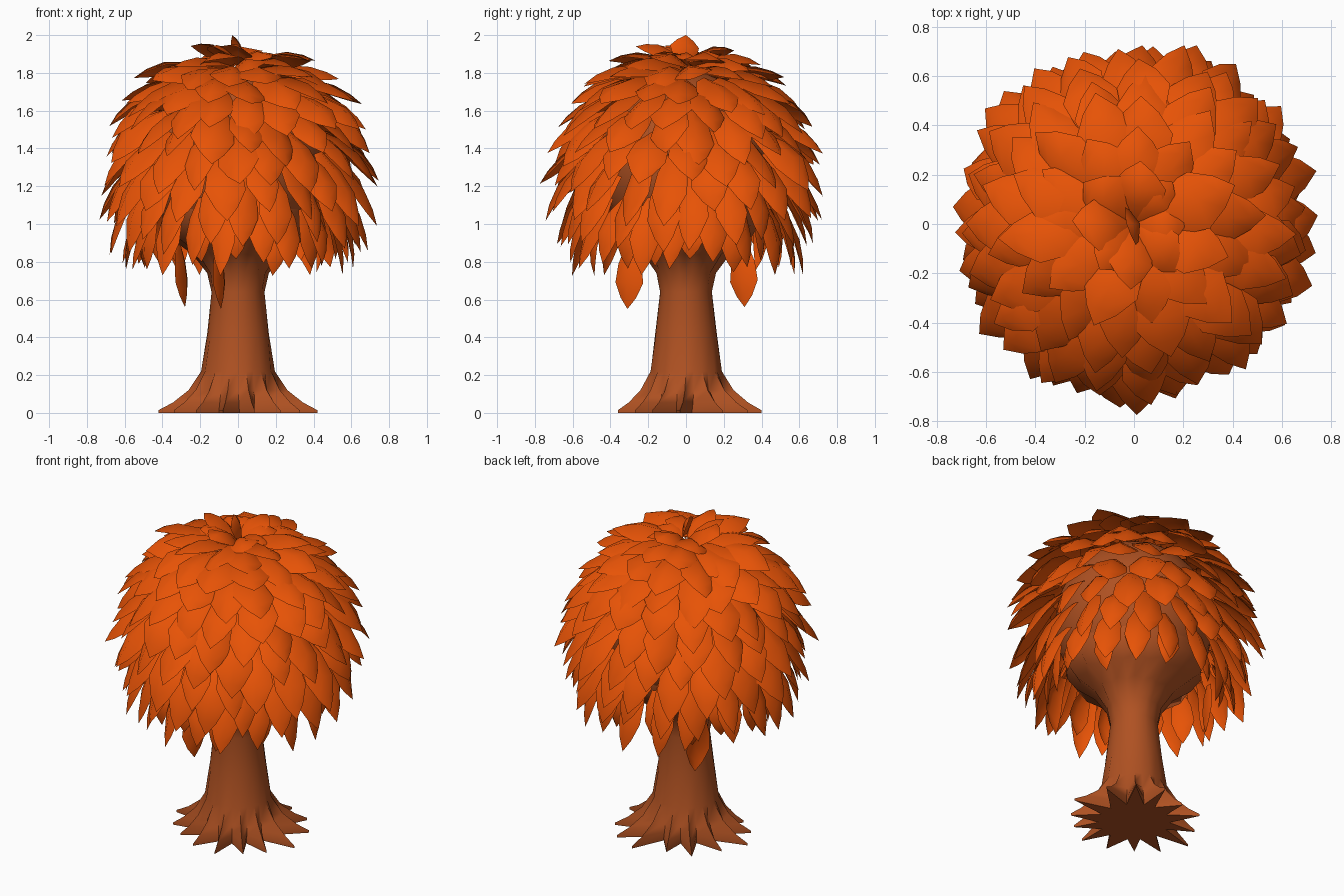
import bpy, bmesh, math, random
from mathutils import Vector, Matrix

if "Cube" in bpy.data.objects:
    bpy.data.objects.remove(bpy.data.objects["Cube"])

random.seed(23)


def material(name, color):
    m = bpy.data.materials.new(name)
    m.diffuse_color = (*color, 1)
    m.use_nodes = True
    m.node_tree.nodes["Principled BSDF"].inputs["Base Color"].default_value = m.diffuse_color
    return m


BARK = material("bark brown", (0.43, 0.083, 0.016))
LEAF = material("autumn orange", (0.82, 0.088, 0.002))


def finish(bm, name, mat, angle):
    me = bpy.data.meshes.new(name)
    bm.to_mesh(me)
    bm.free()
    ob = bpy.data.objects.new(name, me)
    bpy.context.collection.objects.link(ob)
    me.materials.append(mat)
    bpy.ops.object.select_all(action='DESELECT')
    ob.select_set(True)
    bpy.context.view_layer.objects.active = ob
    bpy.ops.object.shade_smooth_by_angle(angle=math.radians(angle))
    return ob


# Trunk: star-shaped root flare rising into branch ridges (height, radius, ridge depth)
ROOTS = 14
N = ROOTS * 2
profile = [(0, .275, .14), (.014, .275, .14), (.055, .25, .09), (.12, .22, .04),
           (.22, .187, .008), (.42, .163, 0), (.64, .138, .002), (.74, .155, .008),
           (.84, .215, .025), (.92, .32, .03), (1.0, .39, .01), (1.08, .40, 0)]
reach = [1.05 if i % 7 == 0 else random.uniform(.4, 1.05) for i in range(ROOTS)]
swing = [random.uniform(-.07, .07) for _ in range(N)]
bm = bmesh.new()
rings = []
for z, r, ridge in profile:
    ring = []
    for i in range(N):
        a = 2 * math.pi * i / N + swing[i] * ridge * 8
        rr = r + ridge * reach[i // 2] if i % 2 == 0 else r - ridge * .5
        ring.append(bm.verts.new((rr * math.cos(a), rr * math.sin(a), z)))
    rings.append(ring)
for lo, hi in zip(rings, rings[1:]):
    for i in range(N):
        j = (i + 1) % N
        bm.faces.new((lo[i], lo[j], hi[j], hi[i]))
bm.faces.new(rings[0][::-1])
finish(bm, "trunk", BARK, 60)

# Crown core: rounded bark mass that carries the leaves
bm = bmesh.new()
bmesh.ops.create_icosphere(bm, subdivisions=3, radius=1,
                           matrix=Matrix.Translation((0, 0, 1.32)) @ Matrix.Diagonal((.46, .46, .49, 1)))
finish(bm, "crown_core", BARK, 60)


# Leaf: kite outline with a raised midrib, arched between base and tip
def add_leaf(bm, base, tip, width, twist=0.0, arch=.05, out=None):
    base, tip = Vector(base), Vector(tip)
    d = (tip - base).normalized()
    if out is None:
        out = (base + tip) / 2 - Vector((0, 0, 1.15))
    n = Vector(out)
    n = (n - d * n.dot(d)).normalized()
    side = Matrix.Rotation(twist, 3, d) @ d.cross(n)
    up = side.cross(d)
    rows = []
    for t, w in ((0, .4), (.28, .85), (.58, 1), (.82, .56)):
        c = base.lerp(tip, t) + n * arch * math.sin(math.pi * t)
        h = side * width * w / 2
        drop = up * width * w * .17
        rows.append([bm.verts.new(p) for p in (c - h - drop, c + up * width * .03, c + h - drop)])
    end = bm.verts.new(tip)
    for a, b in zip(rows, rows[1:]):
        for k in (0, 1):
            bm.faces.new((a[k], a[k + 1], b[k + 1], b[k]))
    for k in (0, 1):
        bm.faces.new((rows[-1][k], rows[-1][k + 1], end))


# Leaf tiers from top to bottom: base radius, base height, tip radius, tip height, count, width
tiers = [(.02, 1.85, .24, 1.90, 8, .20), (.06, 1.84, .42, 1.83, 11, .23),
         (.16, 1.82, .54, 1.735, 14, .23), (.27, 1.77, .63, 1.61, 17, .22),
         (.36, 1.70, .69, 1.48, 19, .21), (.42, 1.60, .725, 1.34, 20, .21),
         (.46, 1.49, .745, 1.19, 20, .20), (.48, 1.38, .73, 1.03, 20, .19),
         (.485, 1.26, .68, .88, 20, .17), (.47, 1.14, .60, .76, 19, .15),
         (.46, 1.08, .50, .77, 15, .14)]
bm = bmesh.new()
for level, (br, bz, tr, tz, count, width) in enumerate(tiers):
    for i in range(count):
        a = 2 * math.pi * (i + .5 * (level % 2) + random.uniform(-.13, .13)) / count + level * .05
        b = a + random.uniform(-.07, .07)
        r = tr + random.uniform(-.03, .03)
        z = tz + random.uniform(-.045, .045)
        add_leaf(bm, (br * math.cos(a), br * math.sin(a), bz),
                 (r * math.cos(b), r * math.sin(b), z),
                 width * random.uniform(.9, 1.15), random.uniform(-.35, .35),
                 random.uniform(.03, .06))

# Hanging leaves below the crown
for x, y, z in ((-.28, .31, .56), (-.09, -.31, .55)):
    add_leaf(bm, (x * 1.1, y * .95, z + .33), (x, y, z), .16, 0, .02, (.9, -.4, 0))

# Small curled leaf at the very top
add_leaf(bm, (.02, 0, 1.86), (-.03, 0, 2.0), .16, .3, .02, (1, 0, .2))
finish(bm, "leaves", LEAF, 80)
